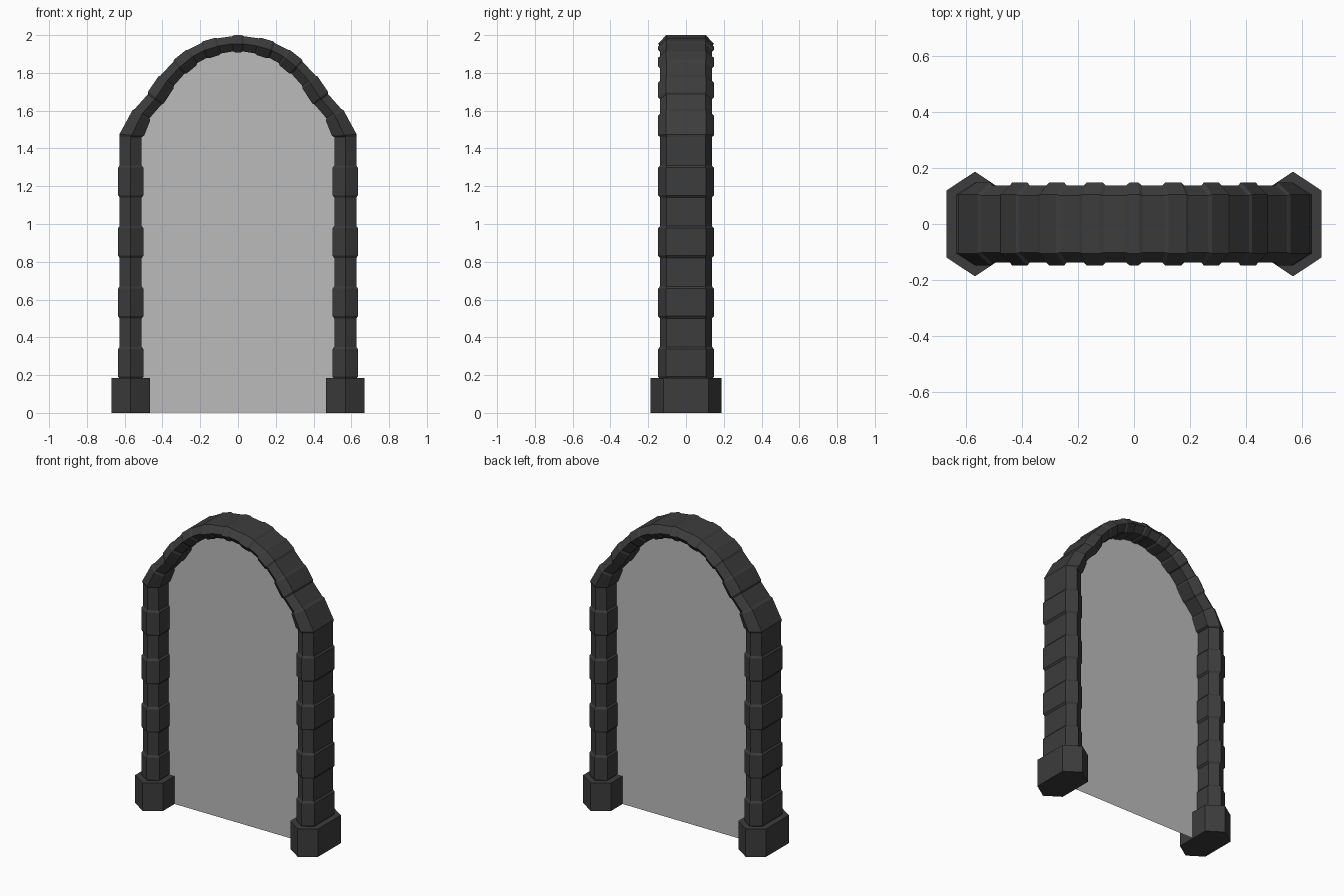
import bpy, bmesh
from mathutils import Vector

cube = bpy.data.objects.get("Cube")
if cube:
    bpy.data.objects.remove(cube)


def material(name, rgb):
    m = bpy.data.materials.new(name)
    m.use_nodes = True
    m.diffuse_color = (*rgb, 1)
    m.node_tree.nodes["Principled BSDF"].inputs["Base Color"].default_value = (*rgb, 1)
    return m


stone_mat = material("dark stone", (0.045, 0.045, 0.045))
pane_mat = material("pale grey pane", (0.5, 0.5, 0.5))


def finish(name, bm, mat):
    bmesh.ops.recalc_face_normals(bm, faces=bm.faces)
    me = bpy.data.meshes.new(name)
    bm.to_mesh(me)
    bm.free()
    me.materials.append(mat)
    ob = bpy.data.objects.new(name, me)
    bpy.context.collection.objects.link(ob)


def loft(name, rings):
    """Hexagonal stone; each ring is (centre, outward, half width, ridge depth, flat depth)."""
    bm = bmesh.new()
    loops = []
    for c, n, h, ridge, flat in rings:
        section = [(h, -flat), (h, flat), (0, ridge), (-h, flat), (-h, -flat), (0, -ridge)]
        loops.append([bm.verts.new(c + n * a + Vector((0, y, 0))) for a, y in section])
    for lo, hi in zip(loops, loops[1:]):
        for i in range(6):
            j = (i + 1) % 6
            bm.faces.new((lo[i], lo[j], hi[j], hi[i]))
    bm.faces.new(loops[0])
    bm.faces.new(loops[-1])
    finish(name, bm, stone_mat)


def stone(name, a, b, thick):
    """Stone between two joints; thick stones have bevelled ends."""
    (ca, na, ha), (cb, nb, hb) = a, b
    bevel = 0.012 / (cb - ca).length
    steps = [(0, 0), (bevel, 1), (1 - bevel, 1), (1, 0)] if thick else [(0, 0), (1, 0)]
    rings = []
    for t, full in steps:
        h = ha + (hb - ha) * t
        k = 1 if full else 0.87
        rings.append((ca.lerp(cb, t), na.lerp(nb, t).normalized(), h * k,
                      0.148 if full else 0.137, 0.105 if full else 0.102))
    loft(name, rings)


# Joints of the right-hand half: straight column, then the arch up to the keystone
CX = 0.568
column_z = [0.18, 0.35, 0.5, 0.67, 0.82, 0.99, 1.14, 1.31, 1.46]
arch = [(0.507, 1.585), (0.441, 1.66), (0.375, 1.759), (0.313, 1.827),
        (0.24, 1.887), (0.18, 1.919), (0.1, 1.943), (0.028, 1.954)]
path = [Vector((CX, 0, z)) for z in column_z] + [Vector((x, 0, z)) for x, z in arch]
top = len(path) - 1
first_arch = len(column_z) - 1

joints = []
for i, p in enumerate(path):
    if i <= first_arch:
        joints.append((p, Vector((1, 0, 0)), 0.067))
        continue
    after = path[i + 1] if i < top else Vector((-p.x, 0, p.z))
    d = (after - path[i - 1]).normalized()
    joints.append((p, Vector((d.z, 0, -d.x)), 0.054 - 0.008 * (i - first_arch) / len(arch)))


def mirrored(joint):
    c, n, h = joint
    return Vector((-c.x, 0, c.z)), Vector((-n.x, 0, n.z)), h


for side, flip in (("left", lambda j: j), ("right", mirrored)):
    js = [flip(j) for j in joints]
    # Foot block
    c, n, _ = js[0]
    loft(side + "_foot", [(Vector((c.x, 0, z)), n, 0.101, 0.187, 0.12) for z in (0, 0.185)])
    # Alternating thick and thin stones
    for i in range(top):
        part = "column" if i < first_arch else "arch"
        stone(f"{side}_{part}_stone_{i + 1}", js[i], js[i + 1], i % 2 == 0)

stone("keystone", joints[top], mirrored(joints[top]), True)

# Flat pane filling the opening along the centre line of the stones
bm = bmesh.new()
half = [Vector((CX - 0.03, 0, 0.002))] + [p.copy() for p in path[first_arch:]]
outline = half + [Vector((-p.x, 0, p.z)) for p in reversed(half)]
bm.faces.new([bm.verts.new(p) for p in outline])
finish("pane", bm, pane_mat)
